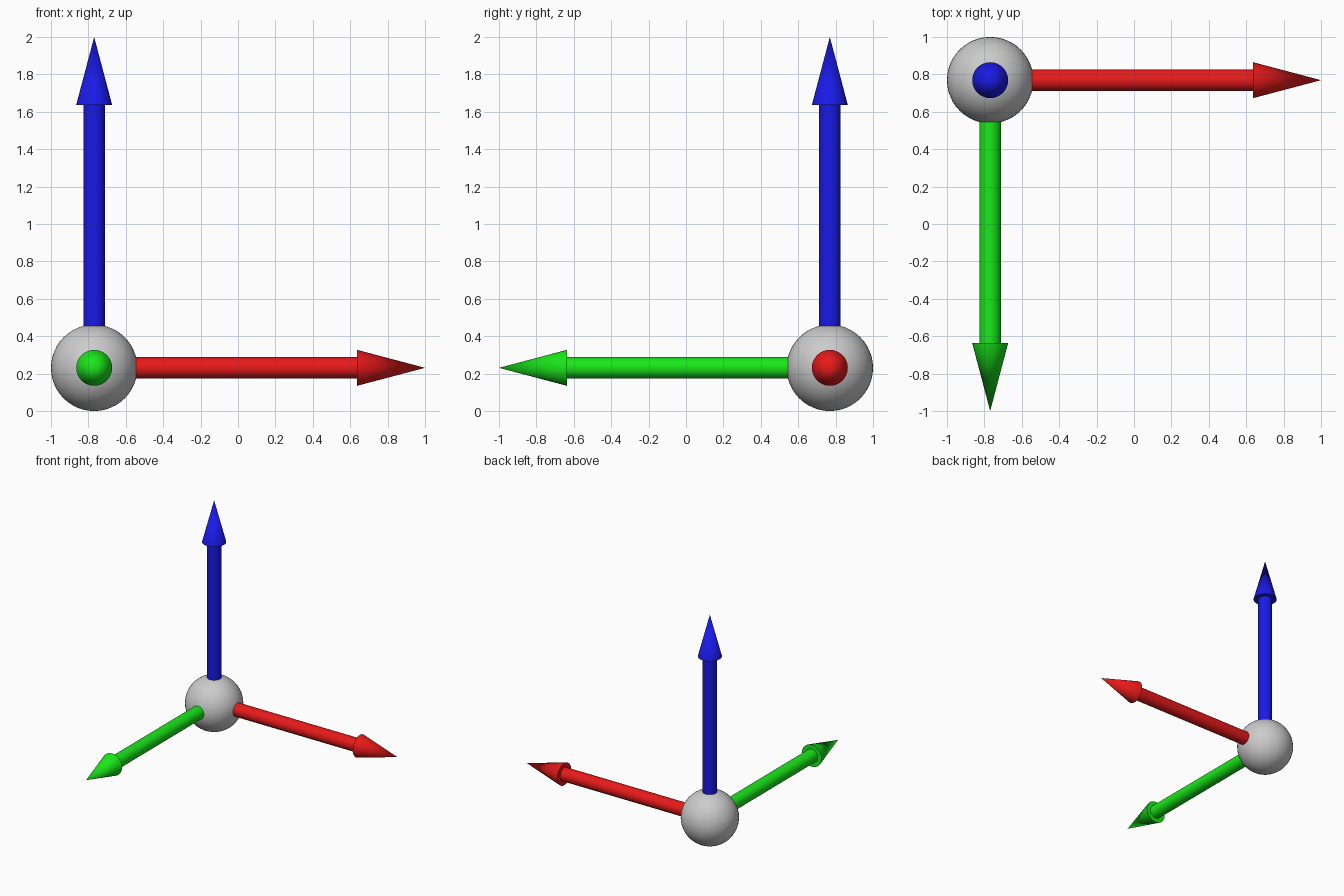
import bpy
import math
from mathutils import Vector

if "Cube" in bpy.data.objects:
    bpy.data.objects.remove(bpy.data.objects["Cube"])

R = 0.231                       # hub radius
HUB = Vector((-1 + R, 1 - R, R))
TIP = 2 - R                     # hub centre to arrow tip
NECK = 1.406                    # hub centre to arrow head base
SHAFT_R, HEAD_R = 0.0575, 0.096


def finish(name, mat=None):
    ob = bpy.context.object
    ob.name = name
    bpy.ops.object.shade_smooth_by_angle(angle=math.radians(40))
    if mat:
        ob.data.materials.append(mat)


def arrow(name, direction, color):
    d = Vector(direction)
    rot = d.to_track_quat('Z', 'Y').to_euler()
    mat = bpy.data.materials.new(name)
    mat.diffuse_color = color
    mat.use_nodes = True
    mat.node_tree.nodes["Principled BSDF"].inputs["Base Color"].default_value = mat.diffuse_color
    # shaft, rooted inside the hub
    start = R * 0.8
    bpy.ops.mesh.primitive_cylinder_add(
        vertices=32, radius=SHAFT_R, depth=NECK - start,
        location=HUB + d * (NECK + start) / 2, rotation=rot)
    finish(name + "_shaft", mat)
    # pointed head
    bpy.ops.mesh.primitive_cone_add(
        vertices=32, radius1=HEAD_R, radius2=0, depth=TIP - NECK,
        location=HUB + d * (TIP + NECK) / 2, rotation=rot)
    finish(name + "_head", mat)


# central hub
bpy.ops.mesh.primitive_uv_sphere_add(segments=48, ring_count=24, radius=R, location=HUB)
finish("hub_sphere")

# three axis arrows
arrow("red_arrow", (1, 0, 0), (0.8, 0.01, 0.01, 1))
arrow("green_arrow", (0, -1, 0), (0.01, 0.8, 0.01, 1))
arrow("blue_arrow", (0, 0, 1), (0.01, 0.01, 0.8, 1))
